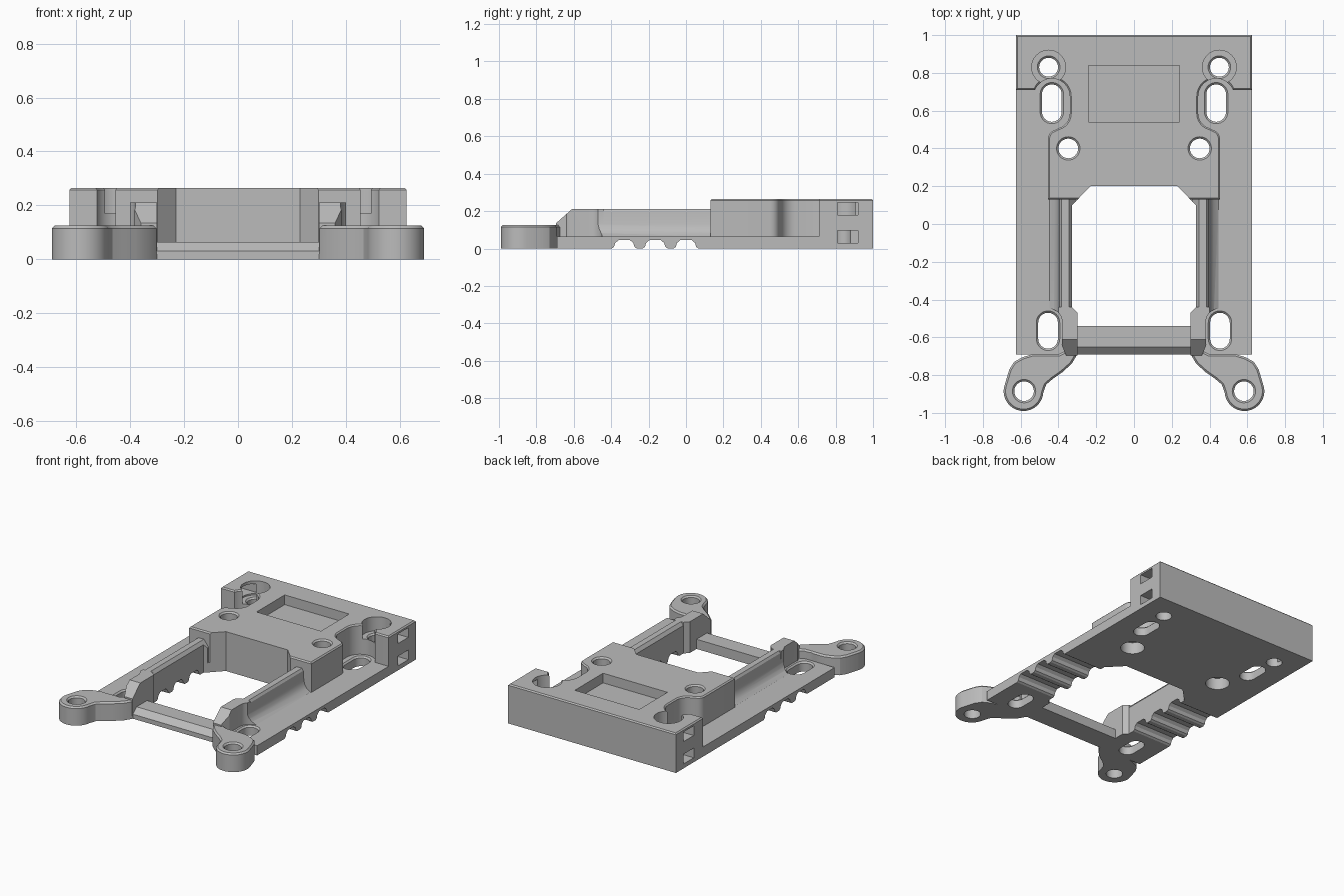
import bpy, bmesh
from math import sin, cos, radians

cube = bpy.data.objects.get("Cube")
if cube:
    bpy.data.objects.remove(cube, do_unlink=True)

grey = bpy.data.materials.new("matte_grey")
grey.use_nodes = True
grey.diffuse_color = (0.5, 0.5, 0.5, 1)
grey.node_tree.nodes["Principled BSDF"].inputs["Base Color"].default_value = (0.5, 0.5, 0.5, 1)

PLATE, BLOCK, EAR = 0.065, 0.265, 0.125


def arc(cx, cy, r, a0, a1, n=12):
    steps = [radians(a0 + (a1 - a0) * i / n) for i in range(n + 1)]
    return [(cx + r * cos(a), cy + r * sin(a)) for a in steps]


def stadium(cx, cy, r, half=0.0):
    if half == 0:
        return arc(cx, cy, r, 0, 360, 32)[:-1]
    return arc(cx, cy + half, r, 0, 180, 16) + arc(cx, cy - half, r, 180, 360, 16)


def rect(a0, a1, b0, b1):
    return [(a0, b0), (a1, b0), (a1, b1), (a0, b1)]


def flip(points, side):
    return [(side * x, y) for x, y in points]


def mirrored(half):
    return half + flip(half, -1)[::-1]


def loft(name, rings, axis="z", bevel=0):
    """Closed solid through matching outlines, given as (outline, level)."""
    bm = bmesh.new()
    loops = []
    for outline, t in rings:
        loops.append([bm.verts.new((a, b, t) if axis == "z" else (t, a, b)) for a, b in outline])
    n = len(loops[0])
    bm.faces.new(loops[0])
    cap = bm.faces.new(loops[-1])
    for low, high in zip(loops, loops[1:]):
        for i in range(n):
            j = (i + 1) % n
            bm.faces.new((low[i], low[j], high[j], high[i]))
    bmesh.ops.recalc_face_normals(bm, faces=bm.faces)
    if bevel:
        bmesh.ops.bevel(bm, geom=list(cap.edges), offset=bevel, segments=1, affect="EDGES")
    mesh = bpy.data.meshes.new(name)
    bm.to_mesh(mesh)
    bm.free()
    obj = bpy.data.objects.new(name, mesh)
    bpy.context.collection.objects.link(obj)
    obj.data.materials.append(grey)
    return obj


def prism(name, outline, lo, hi, axis="z", bevel=0):
    return loft(name, [(outline, lo), (outline, hi)], axis, bevel)


def combine(operation, tool):
    mod = frame.modifiers.new("join", "BOOLEAN")
    mod.operation = operation
    mod.solver = "EXACT"
    mod.object = tool
    bpy.context.view_layer.update()
    deps = bpy.context.evaluated_depsgraph_get()
    result = bpy.data.meshes.new_from_object(frame.evaluated_get(deps))
    frame.modifiers.clear()
    frame.data = result
    bpy.data.objects.remove(tool, do_unlink=True)


def add(tool):
    combine("UNION", tool)


def cut(tool):
    combine("DIFFERENCE", tool)


def hole(x, y, r, top, half=0.0):
    """Through hole with a small chamfer at its upper rim."""
    small, large = stadium(x, y, r, half), stadium(x, y, r + 0.01, half)
    cut(loft("hole", [(small, -0.1), (small, top - 0.01), (large, top), (large, top + 0.005)]))


# Base plate with a sloped front bar
frame = prism("mounting_frame", rect(-0.625, 0.625, -0.69, 1), 0, PLATE)
cut(prism("bar_slope", [(-0.65, 0.0655), (-0.69, 0.03), (-0.75, 0.03), (-0.75, 0.1)],
          -0.30, 0.30, "x"))

# Raised rear block, waisted around the rear slots
block_half = ([(0.455, 0.13)] + arc(0.405, 0.45, 0.05, 0, 75, 5)
              + arc(0.42, 0.585, 0.08, 255, 180, 6)
              + arc(0.435, 0.675, 0.095, 180, 22, 18)
              + [(0.53, 0.71), (0.625, 0.71), (0.625, 1.0)])
add(prism("rear_block", mirrored(block_half), 0.02, BLOCK, bevel=0.008))

rail_profile = [(0.31, 0.03), (0.31, 0.165), (0.345, 0.21), (0.385, 0.21), (0.395, 0.195),
                (0.40, 0.13), (0.407, 0.105), (0.422, 0.083), (0.45, 0.064), (0.45, 0.03)]
ear_outline = ([(0.30, -0.64), (0.30, -0.69), (0.33, -0.74), (0.38, -0.785), (0.43, -0.82),
                (0.465, -0.85)]
               + arc(0.585, -0.885, 0.105, 185, 380, 24)
               + [(0.66, -0.77), (0.635, -0.73), (0.59, -0.705), (0.54, -0.69), (0.40, -0.69)])
rail_end = [(0.30, -0.695), (0.36, -0.695), (0.40, -0.60), (0.40, -0.44), (0.30, -0.44)]

for side in (1, -1):
    # Side rail with a concave outer foot
    rail = [(-0.62, 0.17), (0.20, 0.17)]
    solid = prism("side_rail", rail_profile, rail[0][0], rail[1][0], "x")
    for v in solid.data.vertices:
        y, x, z = v.co.x, v.co.y, v.co.z
        v.co = (side * x, y, z)
    bm = bmesh.new()
    bm.from_mesh(solid.data)
    bmesh.ops.recalc_face_normals(bm, faces=bm.faces)
    bm.to_mesh(solid.data)
    bm.free()
    add(solid)
    # Front end of the rail and the mounting ear
    add(prism("rail_end", flip(rail_end, side), 0.02, 0.21))
    add(prism("front_ear", flip(ear_outline, side), 0, EAR, bevel=0.01))

# Sloped nose on both rails
cut(prism("rail_nose", [(-0.705, 0.126), (-0.61, 0.2105), (-0.61, 0.3), (-0.75, 0.3),
                        (-0.75, 0.126)], -0.5, 0.5, "x"))

# Central opening
opening = [(0.30, -0.54), (0.30, -0.47), (0.328, -0.44), (0.328, 0.10), (0.23, 0.20)]
cut(prism("opening", mirrored(opening), -0.1, 0.4))

# Shallow rectangular recess in the block
cut(prism("recess", rect(-0.24, 0.24, 0.54, 0.84), 0.20, 0.4))

for side in (1, -1):
    # Front slot with clearance pocket
    cut(prism("front_pocket", stadium(side * 0.452, -0.57, 0.072, 0.05), PLATE, 0.4))
    hole(side * 0.455, -0.565, 0.052, PLATE, 0.043)
    # Rear slot and counterbored rear hole
    hole(side * 0.435, 0.64, 0.052, PLATE, 0.047)
    cut(prism("counterbore", stadium(side * 0.452, 0.83, 0.09), 0.17, 0.4))
    hole(side * 0.452, 0.83, 0.05, 0.17)
    # Block hole with a wider underside, and ear hole
    hole(side * 0.348, 0.40, 0.052, BLOCK)
    cut(prism("under_bore", stadium(side * 0.348, 0.40, 0.075), -0.1, 0.08))
    hole(side * 0.582, -0.885, 0.052, EAR)
    # Nut slots in the side wall
    for z, inner in ((0.18, 0.5), (0.03, 0.44)):
        ends = sorted((side * inner, side * 0.7))
        cut(prism("nut_slot", rect(0.81, 0.92, z, z + 0.065), ends[0], ends[1], "x"))

# Rounded grooves across the underside
for y in (-0.33, -0.165, 0.0):
    half = [(0.067, -0.05), (0.067, 0.0), (0.055, 0.008), (0.048, 0.03), (0.03, 0.045)]
    outline = [(y + a, b) for a, b in mirrored(half)]
    cut(prism("groove", outline, -0.8, 0.8, "x"))

bpy.context.view_layer.objects.active = frame
frame.select_set(True)
bpy.ops.object.shade_smooth_by_angle(angle=radians(28))
